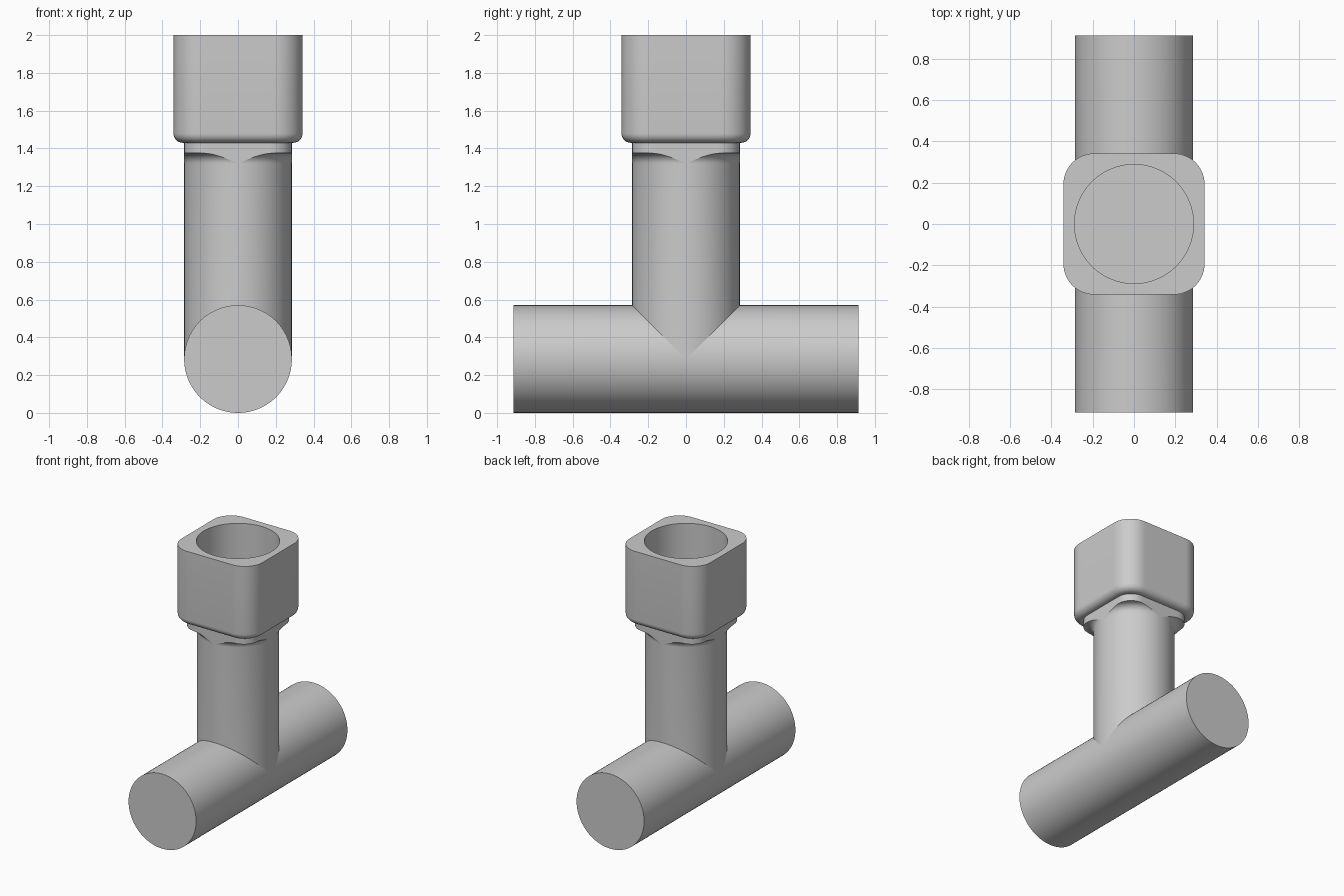
import bpy, bmesh
from math import sin, cos, pi, sqrt

if "Cube" in bpy.data.objects:
    bpy.data.objects.remove(bpy.data.objects["Cube"], do_unlink=True)

N = 128                      # segments around every part
R = 0.285                    # pipe radius
RUN = 0.912                  # half length of the horizontal pipe
FIL = 0.055                  # fillet under the collar
LEDGE, NECK, TOP = 1.375, 1.43, 2.0
ANGLES = [2 * pi * i / N for i in range(N)]

grey = bpy.data.materials.new("light grey")
grey.use_nodes = True
grey.diffuse_color = (0.6, 0.6, 0.6, 1)
grey.node_tree.nodes["Principled BSDF"].inputs["Base Color"].default_value = (0.6, 0.6, 0.6, 1)


def rounded_square(a, half, corner):
    """Distance from the centre to a rounded square outline at angle a."""
    c, s = abs(cos(a)), abs(sin(a))
    c, s = max(c, s), min(c, s)
    k = half - corner
    if half / c * s <= k:
        return half / c
    b = k * (c + s)
    return b + sqrt(b * b - 2 * k * k + corner * corner)


def upright(radius, height):
    """Ring around z; radius and height are functions of the angle."""
    return [(radius(a) * cos(a), radius(a) * sin(a), height(a)) for a in ANGLES]


def loft(bm, rings, cap_end=False):
    loops = [[bm.verts.new(p) for p in ring] for ring in rings]
    for lo, hi in zip(loops, loops[1:]):
        for i in range(N):
            j = (i + 1) % N
            bm.faces.new((lo[i], lo[j], hi[j], hi[i]))
    if cap_end:
        bm.faces.new(loops[-1])


def finish(bm, name):
    bmesh.ops.remove_doubles(bm, verts=bm.verts, dist=1e-5)
    bmesh.ops.dissolve_degenerate(bm, edges=bm.edges, dist=1e-5)
    mesh = bpy.data.meshes.new(name)
    bm.to_mesh(mesh)
    bm.free()
    mesh.materials.append(grey)
    obj = bpy.data.objects.new(name, mesh)
    bpy.context.collection.objects.link(obj)
    bpy.ops.object.select_all(action="DESELECT")
    obj.select_set(True)
    bpy.context.view_layer.objects.active = obj
    bpy.ops.object.shade_smooth_by_angle(angle=pi / 6)


# Horizontal pipe: two capped halves, mitred where the stem enters
bm = bmesh.new()
for side in (-1, 1):
    mouth = [(R * cos(a), side * max(0, R * sin(a)), R + R * sin(a)) for a in ANGLES]
    end = [(x, side * RUN, z) for x, y, z in mouth]
    loft(bm, [mouth, end], cap_end=True)
bmesh.ops.remove_doubles(bm, verts=bm.verts, dist=1e-5)
bmesh.ops.recalc_face_normals(bm, faces=bm.faces)
finish(bm, "run_pipe")


# Stem: mitred foot, straight shaft, fillet flaring out to the collar
def collar_edge(a):
    return rounded_square(a, R, 0.115)


def flare(t):
    return lambda a: R + (min(collar_edge(a), R + FIL) - R) * t * t


def flare_height(radius):
    return lambda a: LEDGE - FIL + sqrt(max(0, FIL ** 2 - (R + FIL - radius(a)) ** 2))


bm = bmesh.new()
rings = [upright(lambda a: R, lambda a: R + abs(R * sin(a)))]
for k in range(9):
    radius = flare(k / 8)
    rings.append(upright(radius, flare_height(radius)))
loft(bm, rings)
finish(bm, "stem")

# Collar: rounded square block between stem and socket
bm = bmesh.new()
lip = flare_height(flare(1))
loft(bm, [upright(flare(1), lip), upright(collar_edge, lip),
          upright(collar_edge, lambda a: NECK)])
finish(bm, "collar")

# Socket: rounded square cup with a rounded lower edge and a round bore
HALF, CORNER, EDGE, BORE = 0.342, 0.15, 0.05, 0.288
bm = bmesh.new()
rings = [upright(collar_edge, lambda a: NECK)]
for k in range(9):
    t = k / 8 * pi / 2
    inset = EDGE * (1 - sin(t))
    rings.append(upright(lambda a: rounded_square(a, HALF - inset, CORNER - inset),
                         lambda a: NECK + EDGE * (1 - cos(t))))
rings += [upright(lambda a: rounded_square(a, HALF, CORNER), lambda a: TOP),
          upright(lambda a: BORE, lambda a: TOP),
          upright(lambda a: BORE, lambda a: NECK + 0.055)]
loft(bm, rings, cap_end=True)
finish(bm, "socket")
